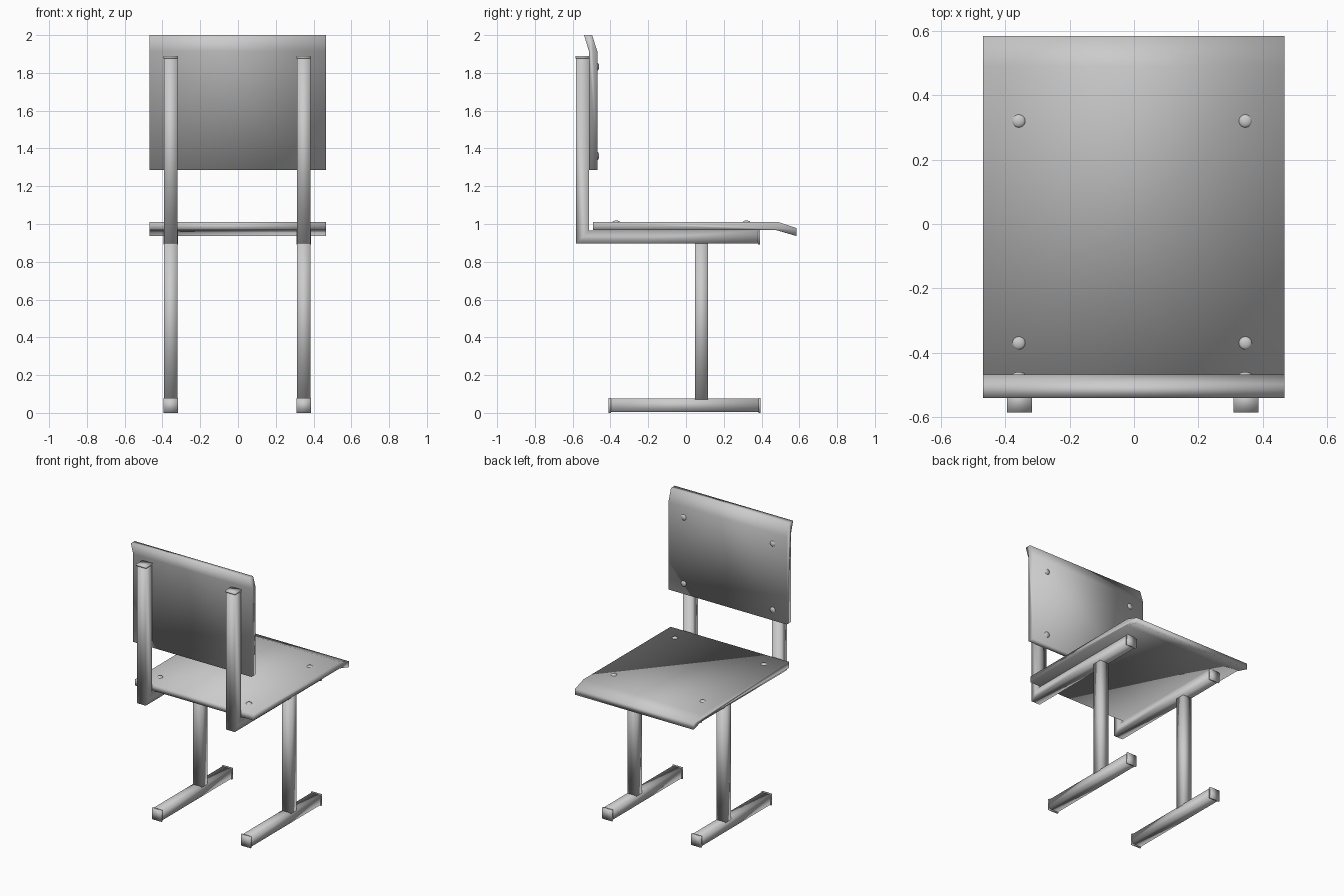
import bpy, bmesh, math
from mathutils import Vector, Matrix

if "Cube" in bpy.data.objects:
    bpy.data.objects.remove(bpy.data.objects["Cube"])

XS = {"left": -0.356, "right": 0.348}   # frame tube centre lines
R = 0.035                               # half width of square tube


def finish(name, bm):
    bmesh.ops.recalc_face_normals(bm, faces=bm.faces)
    for f in bm.faces:
        f.smooth = True                 # soft shading across all edges
    me = bpy.data.meshes.new(name)
    bm.to_mesh(me)
    bm.free()
    ob = bpy.data.objects.new(name, me)
    bpy.context.collection.objects.link(ob)
    return ob


def extrude_yz(name, profile, x0, x1, diagonals=()):
    """Closed (y, z) outline extruded along x; diagonals split side quads."""
    bm = bmesh.new()
    a = [bm.verts.new((x0, y, z)) for y, z in profile]
    b = [bm.verts.new((x1, y, z)) for y, z in profile]
    bm.faces.new(a)
    bm.faces.new(b)
    n = len(profile)
    for i in range(n):
        j = (i + 1) % n
        bm.faces.new((a[i], a[j], b[j], b[i]))
    for i, j in diagonals:
        bmesh.ops.connect_verts(bm, verts=[a[i], b[j]])
    return finish(name, bm)


def box(name, x, hx, y0, y1, z0, z1):
    return extrude_yz(name, [(y0, z0), (y1, z0), (y1, z1), (y0, z1)],
                      x - hx, x + hx)


def bolt(name, pos, axis):
    """Low domed bolt head facing along axis."""
    bm = bmesh.new()
    bmesh.ops.create_uvsphere(bm, u_segments=16, v_segments=8, radius=0.021)
    bmesh.ops.bisect_plane(bm, geom=bm.verts[:] + bm.edges[:] + bm.faces[:],
                           plane_co=(0, 0, 0), plane_no=(0, 0, 1),
                           clear_inner=True, dist=1e-5)
    bmesh.ops.scale(bm, verts=bm.verts, vec=(1, 1, 0.5))
    rot = Vector((0, 0, 1)).rotation_difference(Vector(axis)).to_matrix().to_4x4()
    bmesh.ops.transform(bm, matrix=Matrix.Translation(pos) @ rot, verts=bm.verts)
    finish(name, bm)


# Seat with drooping front lip
extrude_yz("seat", [(-0.493, 0.967), (0.48, 0.967), (0.585, 0.936),
                    (0.585, 0.978), (0.49, 1.010), (-0.493, 1.010)],
           -0.469, 0.467, [(5, 4), (1, 0)])

# Backrest with top edge bent backwards
extrude_yz("backrest", [(-0.514, 1.286), (-0.468, 1.286), (-0.468, 1.91),
                        (-0.497, 2.0), (-0.540, 2.0), (-0.514, 1.915)],
           -0.469, 0.467)

for side, x in XS.items():
    # L-shaped tube: seat rail and back upright
    extrude_yz(f"{side}_rail_and_upright",
               [(-0.583, 0.896), (0.382, 0.896), (0.382, 0.966),
                (-0.514, 0.966), (-0.514, 1.877), (-0.583, 1.877)],
               x - R, x + R)
    box(f"{side}_upright_cap", x, 0.039, -0.586, -0.511, 1.877, 1.889)
    box(f"{side}_rail_cap", x, 0.039, 0.382, 0.393, 0.892, 0.967)

    # Leg and floor runner with end caps
    box(f"{side}_leg", x, R, 0.048, 0.116, 0.07, 0.90)
    box(f"{side}_runner", x, R, -0.398, 0.384, 0.006, 0.076)
    box(f"{side}_runner_back_cap", x, 0.039, -0.409, -0.398, 0.0, 0.08)
    box(f"{side}_runner_front_cap", x, 0.039, 0.384, 0.394, 0.0, 0.08)

    # Bolt heads on seat and backrest
    for i, y in enumerate((-0.37, 0.32)):
        bolt(f"{side}_seat_bolt_{i}", (x - 0.002, y, 1.008), (0, 0, 1))
    for i, z in enumerate((1.36, 1.833)):
        bolt(f"{side}_backrest_bolt_{i}", (x - 0.002, -0.470, z), (0, 1, 0))
